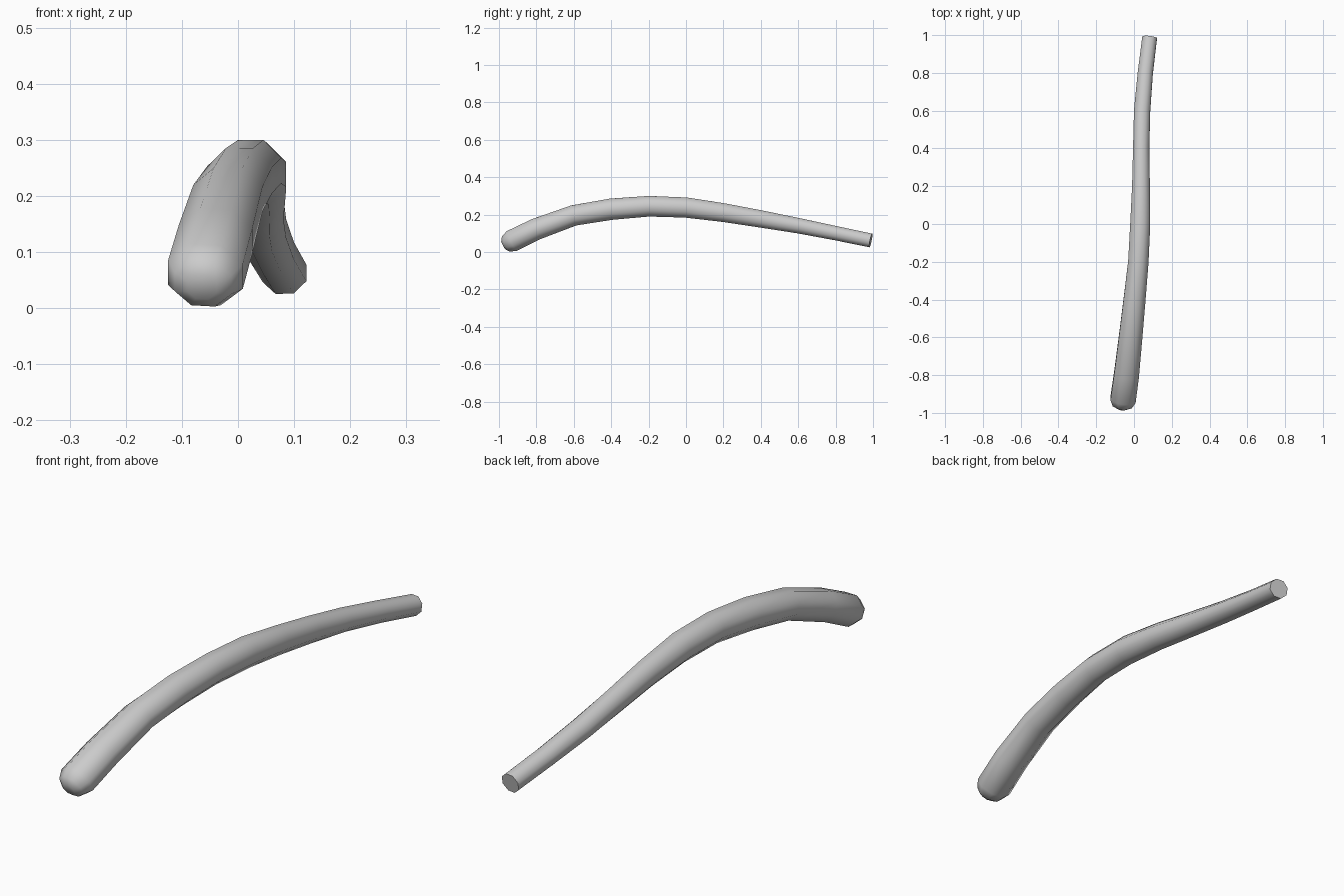
import bpy, bmesh, math
from mathutils import Vector

if "Cube" in bpy.data.objects:
    bpy.data.objects.remove(bpy.data.objects["Cube"])

SIDES = 8
# Centre line and half sizes: x, y, z, half width, half thickness
path = [
    (-0.058, -0.930, 0.060, 0.067, 0.059),
    (-0.040, -0.800, 0.123, 0.066, 0.058),
    (-0.018, -0.600, 0.196, 0.062, 0.055),
    (0.003, -0.400, 0.229, 0.058, 0.057),
    (0.023, -0.200, 0.245, 0.054, 0.055),
    (0.033, 0.000, 0.238, 0.053, 0.054),
    (0.037, 0.200, 0.211, 0.047, 0.050),
    (0.038, 0.400, 0.177, 0.043, 0.046),
    (0.043, 0.600, 0.141, 0.043, 0.041),
    (0.060, 0.800, 0.101, 0.040, 0.038),
    (0.083, 0.988, 0.062, 0.039, 0.037),
]
points = [Vector(p[:3]) for p in path]
bm = bmesh.new()


def ring(centre, tangent, a, b):
    side = Vector((1, 0, 0))
    side = (side - tangent * side.dot(tangent)).normalized()
    up = side.cross(tangent).normalized()
    grow = 1 / math.cos(math.pi / SIDES)
    verts = []
    for k in range(SIDES):
        t = 2 * math.pi * (k + 0.5) / SIDES
        verts.append(bm.verts.new(centre + side * a * grow * math.cos(t) + up * b * grow * math.sin(t)))
    return verts


rings = []
# Rounded front tip
start = (points[1] - points[0]).normalized()
for back, scale in ((0.052, 0.40), (0.036, 0.76)):
    rings.append(ring(points[0] - start * back, start, path[0][3] * scale, path[0][4] * scale))

# Tapering body
for i, p in enumerate(path):
    before, after = points[max(i - 1, 0)], points[min(i + 1, len(points) - 1)]
    rings.append(ring(points[i], (after - before).normalized(), p[3], p[4]))

for r, s in zip(rings, rings[1:]):
    for k in range(SIDES):
        n = (k + 1) % SIDES
        bm.faces.new((r[k], r[n], s[n], s[k]))

# Blunt tip and flat back end
bm.faces.new(rings[0])
bm.faces.new(rings[-1])
bmesh.ops.recalc_face_normals(bm, faces=bm.faces)

mesh = bpy.data.meshes.new("curved_rod")
bm.to_mesh(mesh)
bm.free()
rod = bpy.data.objects.new("curved_rod", mesh)
bpy.context.collection.objects.link(rod)
bpy.context.view_layer.objects.active = rod
rod.select_set(True)
bpy.ops.object.shade_smooth_by_angle(angle=math.radians(60))
